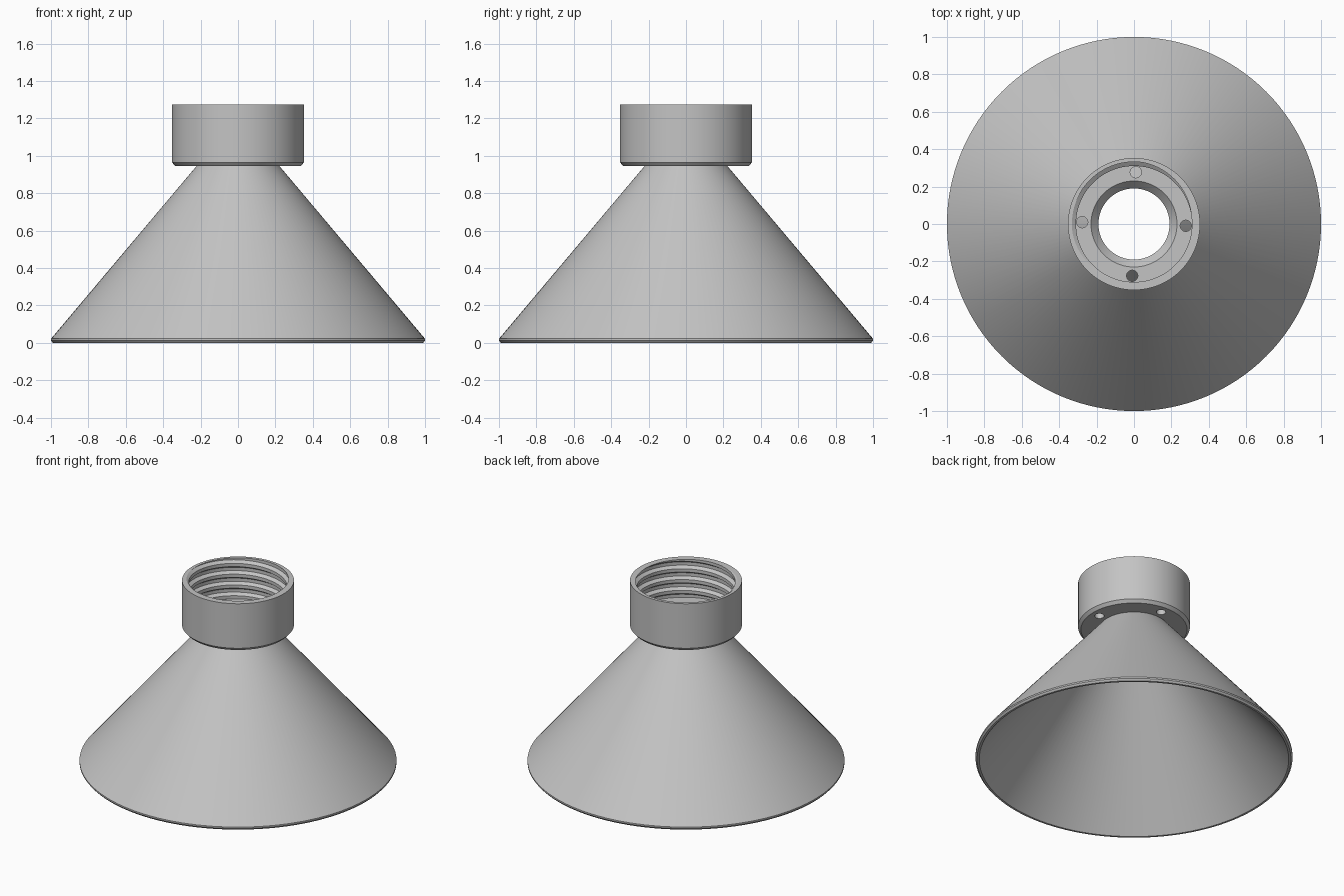
import bpy, bmesh
from math import sin, cos, tau, radians

SEG = 128
TOP, FLOOR, UNDER = 1.275, 1.0, 0.945
PITCH, ROOT, CREST = 0.075, 0.332, 0.31

if "Cube" in bpy.data.objects:
    bpy.data.objects.remove(bpy.data.objects["Cube"], do_unlink=True)

grey = bpy.data.materials.new("light grey")
grey.use_nodes = True
colour = (0.55, 0.55, 0.55, 1)
grey.diffuse_color = colour
grey.node_tree.nodes["Principled BSDF"].inputs["Base Color"].default_value = colour


def revolve(bm, profile, segs=SEG, cx=0, cy=0):
    """Revolve (radius, z) points; return the edges of the first and last rings."""
    rings = [[bm.verts.new((cx + r * cos(tau * i / segs), cy + r * sin(tau * i / segs), z))
              for i in range(segs)] for r, z in profile]
    for a, b in zip(rings, rings[1:]):
        for i in range(segs):
            j = (i + 1) % segs
            bm.faces.new((a[i], a[j], b[j], b[i]))
    return [[bm.edges.get((ring[i - 1], ring[i])) for i in range(segs)]
            for ring in (rings[0], rings[-1])]


def finish(bm, name):
    bmesh.ops.recalc_face_normals(bm, faces=bm.faces)
    mesh = bpy.data.meshes.new(name)
    bm.to_mesh(mesh)
    bm.free()
    mesh.materials.append(grey)
    obj = bpy.data.objects.new(name, mesh)
    bpy.context.collection.objects.link(obj)
    bpy.ops.object.select_all(action='DESELECT')
    obj.select_set(True)
    bpy.context.view_layer.objects.active = obj
    bpy.ops.object.shade_smooth_by_angle(angle=radians(25))


# Hollow cone with a small rounded lip
bm = bmesh.new()
revolve(bm, [(0.222, UNDER), (1.0, 0.022), (1.0, 0.012), (0.99, 0),
             (0.976, 0), (0.19, 0.94), (0.19, 0.955)])
finish(bm, "funnel_cone")

# Internal screw thread: a helical strip trimmed level at both ends
bm = bmesh.new()
turn_profile = [(-0.15, ROOT), (0.15, ROOT), (0.35, CREST), (0.65, CREST)]
start = TOP - PITCH * 5.375
columns = []
for i in range(SEG + 1):
    a = tau * i / SEG
    columns.append([bm.verts.new((r * cos(a), r * sin(a), start + PITCH * (t + f + i / SEG)))
                    for t in range(7) for f, r in turn_profile])
for a, b in zip(columns, columns[1:]):
    for k in range(len(a) - 1):
        bm.faces.new((a[k], b[k], b[k + 1], a[k + 1]))
bmesh.ops.remove_doubles(bm, verts=bm.verts, dist=1e-5)
for z, direction in ((TOP, 1), (FLOOR, -1)):
    bmesh.ops.bisect_plane(bm, geom=bm.verts[:] + bm.edges[:] + bm.faces[:], dist=1e-6,
                           plane_co=(0, 0, z), plane_no=(0, 0, direction), clear_outer=True)


def level_edges(z):
    return [e for e in bm.edges if e.is_boundary and all(abs(v.co.z - z) < 1e-5 for v in e.verts)]


thread_top, thread_floor = level_edges(TOP), level_edges(FLOOR)

# Collar wall, countersunk bore and underside opening
under_outer, rim_outer = revolve(bm, [(0.335, UNDER), (0.353, 0.965), (0.353, TOP)])
sink_top, _ = revolve(bm, [(0.23, FLOOR), (0.19, 0.955)])
neck, _ = revolve(bm, [(0.222, UNDER), (0.222, UNDER + 0.005)])

# Four through holes in the collar floor
floor_edges, under_edges = thread_floor + sink_top, under_outer + neck
for k in range(4):
    a = tau * k / 4 - radians(2)
    upper, lower = revolve(bm, [(0.03, FLOOR), (0.03, UNDER)], 32, 0.277 * cos(a), 0.277 * sin(a))
    floor_edges += upper
    under_edges += lower

# Flat rim, floor and underside
for edges, nz in ((thread_top + rim_outer, 1), (floor_edges, 1), (under_edges, -1)):
    bmesh.ops.triangle_fill(bm, edges=edges, use_beauty=True, normal=(0, 0, nz))
finish(bm, "threaded_collar")
